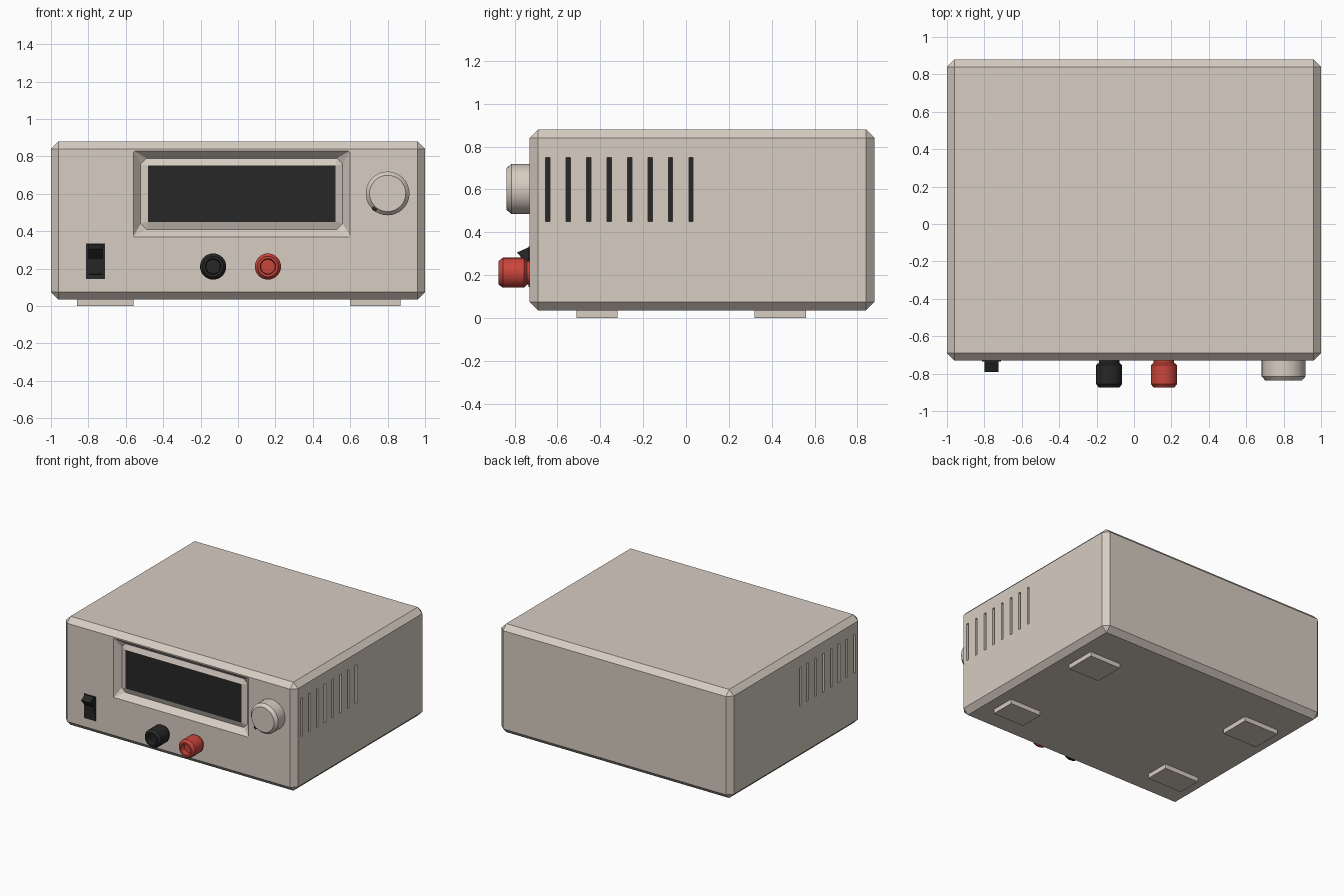
import bpy, bmesh, math
from mathutils import Matrix, Vector

if "Cube" in bpy.data.objects:
    bpy.data.objects.remove(bpy.data.objects["Cube"])

FRONT = -0.73


def material(name, rgb):
    m = bpy.data.materials.new(name)
    m.diffuse_color = (*rgb, 1)
    m.use_nodes = True
    m.node_tree.nodes["Principled BSDF"].inputs["Base Color"].default_value = m.diffuse_color
    return m


CASE = material("case_beige", (0.68, 0.61, 0.54))
DARK = material("dark_plastic", (0.02, 0.02, 0.02))
RED = material("red_plastic", (0.58, 0.06, 0.045))


def finish(name, bm, mat, smooth=False):
    bmesh.ops.recalc_face_normals(bm, faces=bm.faces)
    mesh = bpy.data.meshes.new(name)
    bm.to_mesh(mesh)
    bm.free()
    ob = bpy.data.objects.new(name, mesh)
    bpy.context.collection.objects.link(ob)
    mesh.materials.append(mat)
    bpy.ops.object.select_all(action='DESELECT')
    ob.select_set(True)
    bpy.context.view_layer.objects.active = ob
    if smooth:
        bpy.ops.object.shade_smooth_by_angle(angle=math.radians(30))
    return ob


def add_box(bm, lo, hi):
    lo, hi = Vector(lo), Vector(hi)
    mat = Matrix.Translation((lo + hi) / 2) @ Matrix.Diagonal((*(hi - lo), 1))
    bmesh.ops.create_cube(bm, size=1, matrix=mat)


def box(name, lo, hi, mat, bevel=0):
    bm = bmesh.new()
    add_box(bm, lo, hi)
    if bevel:
        bmesh.ops.bevel(bm, geom=bm.edges[:], offset=bevel, segments=1, affect='EDGES')
    return finish(name, bm, mat)


def lathe(name, x, z, profile, mat, n=32):
    """Turn (radius, y) points about an axis along y, capping the last ring."""
    bm = bmesh.new()
    rings = [[bm.verts.new((x + r * math.cos(2 * math.pi * i / n), y,
                            z + r * math.sin(2 * math.pi * i / n))) for i in range(n)]
             for r, y in profile]
    for a, b in zip(rings, rings[1:]):
        for i in range(n):
            bm.faces.new((a[i], a[(i + 1) % n], b[(i + 1) % n], b[i]))
    bm.faces.new(rings[0])
    bm.faces.new(rings[-1])
    return finish(name, bm, mat, True)


# chamfered case with display opening and side vents cut in
case = box("case", (-1, FRONT, 0.035), (1, 0.88, 0.88), CASE, 0.04)
vent_ys = [-0.645 + 0.0955 * i for i in range(8)]
bm = bmesh.new()
add_box(bm, (-0.56, FRONT - 0.1, 0.37), (0.60, -0.65, 0.83))
for side in (-1, 1):
    for y in vent_ys:
        xs = sorted((side * 0.975, side * 1.05))
        add_box(bm, (xs[0], y - 0.01, 0.45), (xs[1], y + 0.01, 0.75))
cutter = finish("opening_cutter", bm, CASE)
cutter.hide_render = True
mod = case.modifiers.new("openings", 'BOOLEAN')
mod.object = cutter
mod.operation = 'DIFFERENCE'
mod.solver = 'EXACT'
bpy.context.view_layer.objects.active = case
bpy.ops.object.modifier_apply(modifier=mod.name)
bpy.data.objects.remove(cutter)

# dark backs of the vents
for side, label in ((-1, "left"), (1, "right")):
    bm = bmesh.new()
    for y in vent_ys:
        xs = sorted((side * 0.96, side * 0.98))
        add_box(bm, (xs[0], y - 0.01, 0.45), (xs[1], y + 0.01, 0.75))
    finish(label + "_vents", bm, DARK)

# display bezel: stepped rings with clipped corners, sloping in then up to the screen
bm = bmesh.new()
rings = []
for inset, y, cut in ((0, FRONT, 0.002), (0.04, -0.685, 0.03), (0.08, -0.70, 0.002)):
    x0, x1, z0, z1 = -0.56 + inset, 0.60 - inset, 0.37 + inset, 0.83 - inset
    pts = [(x0 + cut, z0), (x1 - cut, z0), (x1, z0 + cut), (x1, z1 - cut),
           (x1 - cut, z1), (x0 + cut, z1), (x0, z1 - cut), (x0, z0 + cut)]
    rings.append([bm.verts.new((px, y, pz)) for px, pz in pts])
for a, b in zip(rings, rings[1:]):
    for i in range(8):
        bm.faces.new((a[i], a[(i + 1) % 8], b[(i + 1) % 8], b[i]))
finish("display_bezel", bm, CASE)
box("display_screen", (-0.48, -0.70, 0.45), (0.52, -0.66, 0.75), DARK)

# voltage knob and its pointer
lathe("voltage_knob", 0.80, 0.602,
      [(0.117, FRONT + 0.005), (0.117, -0.815), (0.097, -0.838)], CASE)
bm = bmesh.new()
add_box(bm, (-0.012, -0.832, 0.096), (0.012, -0.75, 0.119))
bmesh.ops.transform(bm, verts=bm.verts,
                    matrix=Matrix.Translation((0.80, 0, 0.602)) @ Matrix.Rotation(math.radians(-140), 4, 'Y'))
finish("knob_pointer", bm, DARK)

# output terminals with hollow fronts
for name, x, mat in (("negative_terminal", -0.133, DARK), ("positive_terminal", 0.16, RED)):
    lathe(name, x, 0.211,
          [(0.055, FRONT + 0.005), (0.055, -0.742), (0.07, -0.755), (0.07, -0.855),
           (0.055, -0.875), (0.042, -0.875), (0.038, -0.835)], mat)

# power switch: plate and tilted rocker
box("switch_plate", (-0.812, -0.736, 0.145), (-0.712, FRONT + 0.01, 0.333), DARK)
bm = bmesh.new()
profile = [(-0.725, 0.16), (-0.738, 0.17), (-0.742, 0.255), (-0.79, 0.305), (-0.738, 0.328), (-0.725, 0.328)]
face = bm.faces.new([bm.verts.new((-0.80, y, z)) for y, z in profile])
ext = bmesh.ops.extrude_face_region(bm, geom=[face], use_keep_orig=True)
bmesh.ops.translate(bm, vec=(0.075, 0, 0),
                    verts=[v for v in ext["geom"] if isinstance(v, bmesh.types.BMVert)])
finish("switch_rocker", bm, DARK)

# four feet
for end, y0, y1 in (("front", -0.51, -0.32), ("back", 0.32, 0.56)):
    for side, x0, x1 in (("left", -0.86, -0.56), ("right", 0.60, 0.87)):
        box(f"{end}_{side}_foot", (x0, y0, 0), (x1, y1, 0.045), CASE)
